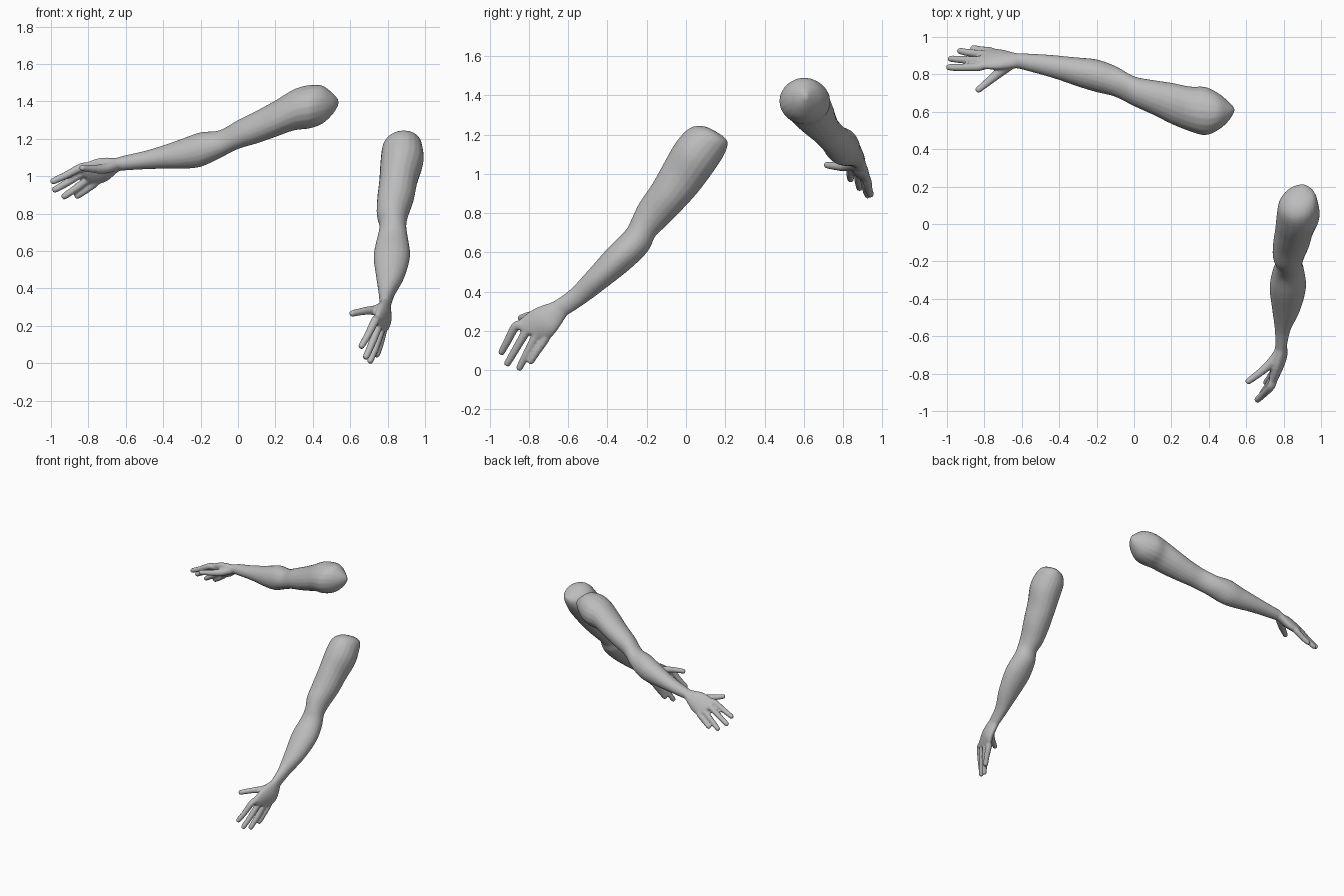
import bpy, bmesh, math
from mathutils import Vector

cube = bpy.data.objects.get("Cube")
if cube:
    bpy.data.objects.remove(cube, do_unlink=True)

SIDES = 20

skin = bpy.data.materials.new("plain_grey")
skin.use_nodes = True
GREY = (0.5, 0.5, 0.5, 1)
skin.diffuse_color = GREY
skin.node_tree.nodes["Principled BSDF"].inputs["Base Color"].default_value = GREY


def spline(p0, p1, p2, p3, t):
    """Smooth interpolation between p1 and p2."""
    return 0.5 * (2 * p1 + (p2 - p0) * t + (2 * p0 - 5 * p1 + 4 * p2 - p3) * t * t
                  + (3 * p1 - p0 - 3 * p2 + p3) * t ** 3)


def loft(bm, sections, steps=4):
    """Closed tube through elliptical sections (centre, half axis, half axis)."""
    fine = []
    last = len(sections) - 1
    for i in range(last):
        around = [sections[max(0, min(last, k))] for k in range(i - 1, i + 3)]
        for s in range(steps):
            fine.append([spline(*(sec[j] for sec in around), s / steps) for j in range(3)])
    fine.append(sections[-1])
    rings = []
    for c, a, b in fine:
        angles = [math.tau * k / SIDES for k in range(SIDES)]
        rings.append([bm.verts.new(c + a * math.cos(w) + b * math.sin(w)) for w in angles])
    for r, q in zip(rings, rings[1:]):
        for k in range(SIDES):
            n = (k + 1) % SIDES
            bm.faces.new((r[k], r[n], q[n], q[k]))
    bm.faces.new(rings[0][::-1])
    bm.faces.new(rings[-1])


def digit(bm, points, radii):
    """Round finger along a few points, with a rounded tip."""
    points = [Vector(p) for p in points]
    tip_dir = (points[-1] - points[-2]).normalized()
    r = radii[-1]
    points[-1] = points[-1] - tip_dir * r * 0.6
    points.append(points[-1] + tip_dir * r * 0.7)
    side = tip_dir.cross(Vector((0.3, 0.5, 0.8))).normalized()
    up = tip_dir.cross(side)
    loft(bm, [(p, side * q, up * q) for p, q in zip(points, list(radii) + [r * 0.5])])


def hand(bm, wrist, palm, palm_half, knuckles, tips, thumb):
    """Flat palm from the wrist to the knuckles, four fingers and a thumb."""
    knuckles = [Vector(k) for k in knuckles]
    tips = [Vector(t) for t in tips]
    palm, palm_half = Vector(palm), Vector(palm_half)
    centre = sum(knuckles, Vector()) / 4
    wide = (knuckles[0] - knuckles[3]) / 2
    normal = (centre - wrist[0]).cross(wide).normalized()
    loft(bm, [wrist,
              (palm, palm_half, normal * 0.036),
              (centre, wide * 1.2, normal * 0.027),
              (centre + (centre - palm) * 0.15, wide, normal * 0.015)])
    for k, t in zip(knuckles, tips):
        digit(bm, [k.lerp(palm, 0.4), k, k.lerp(t, 0.55) - normal * 0.003, t],
              (0.024, 0.023, 0.02, 0.017))
    digit(bm, thumb, (0.034, 0.027, 0.021, 0.017))


def finish(name, bm):
    """Fuse the overlapping tubes into one smooth skin."""
    bmesh.ops.recalc_face_normals(bm, faces=bm.faces)
    mesh = bpy.data.meshes.new(name)
    bm.to_mesh(mesh)
    bm.free()
    mesh.materials.append(skin)
    ob = bpy.data.objects.new(name, mesh)
    bpy.context.collection.objects.link(ob)
    remesh = ob.modifiers.new("fuse", "REMESH")
    remesh.mode = "VOXEL"
    remesh.voxel_size = 0.007
    remesh.use_smooth_shade = True
    soften = ob.modifiers.new("soften", "SMOOTH")
    soften.factor = 0.5
    soften.iterations = 4
    mesh.shade_smooth()


# Right arm, reaching sideways: x, y range, z range
RIGHT = [
    (0.537, 0.60, 0.62, 1.38, 1.41),
    (0.505, 0.55, 0.655, 1.33, 1.445),
    (0.45, 0.502, 0.70, 1.28, 1.485),
    (0.38, 0.475, 0.733, 1.255, 1.487),
    (0.30, 0.495, 0.735, 1.245, 1.465),
    (0.20, 0.535, 0.755, 1.21, 1.405),
    (0.10, 0.585, 0.77, 1.175, 1.35),
    (0.0, 0.63, 0.79, 1.145, 1.30),
    (-0.10, 0.68, 0.845, 1.095, 1.245),
    (-0.20, 0.705, 0.88, 1.05, 1.235),
    (-0.30, 0.735, 0.89, 1.04, 1.20),
    (-0.40, 0.77, 0.90, 1.04, 1.165),
    (-0.50, 0.80, 0.908, 1.037, 1.135),
    (-0.62, 0.832, 0.913, 1.03, 1.108),
]
sections = [(Vector((x, (y0 + y1) / 2, (z0 + z1) / 2)),
             Vector((0, (y0 - y1) / 2, 0)), Vector((0, 0, (z1 - z0) / 2)))
            for x, y0, y1, z0, z1 in RIGHT]
bm = bmesh.new()
loft(bm, sections)
hand(bm, sections[-1], (-0.71, 0.878, 1.04), (-0.02, -0.045, 0.055),
     [(-0.83, 0.84, 1.05), (-0.825, 0.875, 1.02), (-0.80, 0.905, 0.985), (-0.765, 0.922, 0.965)],
     [(-1.0, 0.838, 0.968), (-0.99, 0.885, 0.922), (-0.94, 0.927, 0.885), (-0.87, 0.942, 0.888)],
     [(-0.66, 0.86, 1.06), (-0.72, 0.81, 1.04), (-0.78, 0.76, 1.04), (-0.842, 0.71, 1.046)])
finish("right_arm", bm)

# Left arm, reaching forward and down: centre y, centre z, half depth, x range
LEFT = [
    (0.195, 1.185, 0.02, 0.89, 0.92),
    (0.155, 1.19, 0.075, 0.82, 0.965),
    (0.105, 1.16, 0.112, 0.775, 0.985),
    (0.04, 1.08, 0.122, 0.762, 0.992),
    (-0.03, 0.975, 0.114, 0.755, 0.96),
    (-0.10, 0.878, 0.10, 0.744, 0.94),
    (-0.17, 0.793, 0.09, 0.742, 0.91),
    (-0.214, 0.732, 0.077, 0.757, 0.90),
    (-0.25, 0.66, 0.078, 0.742, 0.91),
    (-0.338, 0.572, 0.078, 0.725, 0.92),
    (-0.452, 0.464, 0.064, 0.738, 0.89),
    (-0.553, 0.374, 0.052, 0.752, 0.84),
    (-0.643, 0.313, 0.05, 0.757, 0.818),
]
across = Vector((0, -0.74, 0.67))
sections = [(Vector(((x0 + x1) / 2, y, z)), Vector(((x1 - x0) / 2, 0, 0)), across * r)
            for y, z, r, x0, x1 in LEFT]
bm = bmesh.new()
loft(bm, sections)
c, a, b = sections[-1]
hand(bm, (c, b, -a), (0.78, -0.718, 0.255), (-0.02, -0.06, 0.055),
     [(0.735, -0.862, 0.23), (0.752, -0.81, 0.2), (0.765, -0.76, 0.18), (0.772, -0.715, 0.165)],
     [(0.655, -0.944, 0.083), (0.68, -0.915, 0.025), (0.703, -0.853, 0.003), (0.738, -0.797, 0.035)],
     [(0.785, -0.68, 0.305), (0.74, -0.735, 0.285), (0.68, -0.79, 0.28), (0.602, -0.848, 0.264)])
finish("left_arm", bm)
